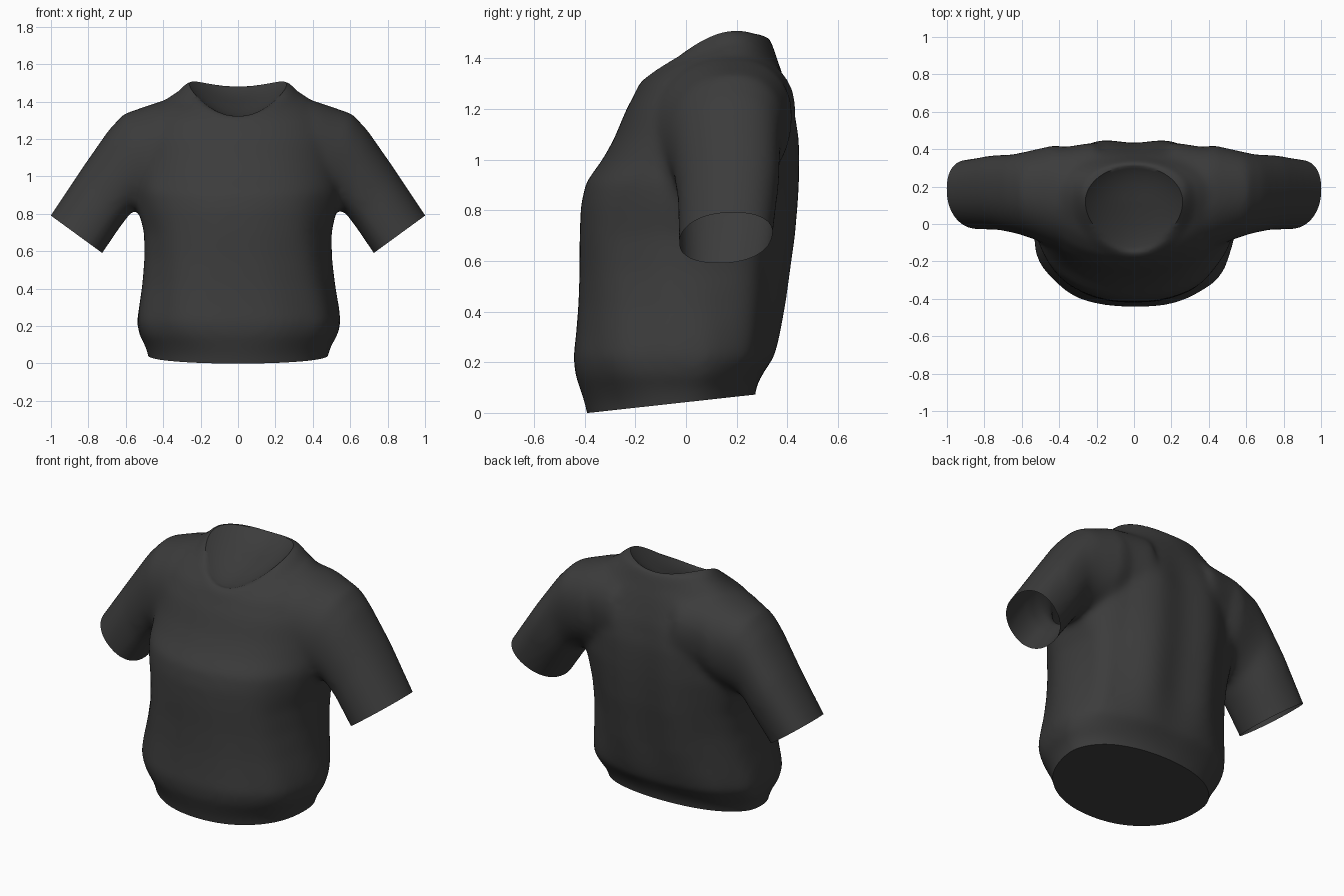
import bpy, bmesh, math
from mathutils import Vector

if "Cube" in bpy.data.objects:
    bpy.data.objects.remove(bpy.data.objects["Cube"])

SEG = 64


def power(v, e):
    return math.copysign(abs(v) ** e, v)


def loft(bm, rings):
    """Skin a closed tube through the rings and cap both ends."""
    rows = [[bm.verts.new(p) for p in ring] for ring in rings]
    for a, b in zip(rows, rows[1:]):
        for i in range(SEG):
            j = (i + 1) % SEG
            bm.faces.new((a[i], a[j], b[j], b[i]))
    bm.faces.new(rows[0][::-1])
    bm.faces.new(rows[-1])


def torso_ring(z, w, front, back, cy, n):
    ring = []
    for i in range(SEG):
        t = 2 * math.pi * i / SEG
        c, s = power(math.cos(t), 2 / n), power(math.sin(t), 2 / n)
        # soft drape folds, fading towards the shoulders and hem
        fade = max(0, min(1, (1.15 - z) / 0.5, z / 0.2)) * abs(math.cos(t))
        k = 1 + 0.012 * fade * math.sin(9 * t + 5 * z)
        ring.append((w * c * k, cy + s * k * (back - cy if s > 0 else cy - front), z))
    return ring


def sleeve_ring(side, ux, uz, lx, lz, front, back):
    mid = Vector(((ux + lx) / 2, (front + back) / 2, (uz + lz) / 2))
    up = Vector(((ux - lx) / 2, 0.03, (uz - lz) / 2))
    out = Vector((0, (back - front) / 2, 0))
    ring = []
    for i in range(SEG):
        t = 2 * math.pi * i / SEG
        p = mid + up * power(math.sin(t), 0.9) + out * power(math.cos(t), 0.9)
        ring.append((p.x * side, p.y, p.z))
    return ring


# height, half width, front y, back y, widest y, squareness
TORSO = [
    (-0.10, 0.46, -0.37, 0.25, 0.0, 2.1), (0.04, 0.48, -0.40, 0.27, 0.0, 2.1),
    (0.10, 0.50, -0.42, 0.275, 0.0, 2.2), (0.15, 0.53, -0.437, 0.30, 0.01, 2.3),
    (0.22, 0.545, -0.445, 0.35, 0.02, 2.4), (0.30, 0.535, -0.435, 0.37, 0.02, 2.4),
    (0.42, 0.515, -0.425, 0.39, 0.03, 2.4), (0.56, 0.50, -0.42, 0.41, 0.04, 2.4),
    (0.70, 0.50, -0.42, 0.43, 0.06, 2.4), (0.82, 0.53, -0.415, 0.44, 0.08, 2.3),
    (0.91, 0.545, -0.395, 0.445, 0.10, 2.3), (1.00, 0.55, -0.33, 0.447, 0.12, 2.2),
    (1.08, 0.55, -0.285, 0.445, 0.14, 2.2), (1.20, 0.54, -0.235, 0.425, 0.15, 2.2),
    (1.30, 0.50, -0.18, 0.395, 0.16, 2.2), (1.36, 0.45, -0.12, 0.375, 0.17, 2.2),
    (1.42, 0.375, -0.03, 0.35, 0.18, 2.1), (1.46, 0.315, 0.03, 0.335, 0.19, 2.1),
    (1.50, 0.265, 0.08, 0.315, 0.19, 2.1),
]
# upper x, z, lower x, z, front y, back y
SLEEVE = [
    (0.20, 1.42, 0.22, 0.92, -0.14, 0.425), (0.42, 1.40, 0.42, 0.86, -0.125, 0.42),
    (0.61, 1.335, 0.52, 0.83, -0.07, 0.385), (0.69, 1.25, 0.57, 0.81, -0.05, 0.37),
    (0.83, 1.05, 0.63, 0.73, -0.03, 0.365), (1.00, 0.795, 0.725, 0.59, -0.025, 0.34),
    (1.08, 0.68, 0.79, 0.49, -0.025, 0.33),
]

# Solid body and sleeves, fused into one skin
bm = bmesh.new()
loft(bm, [torso_ring(*r) for r in TORSO])
for side in (-1, 1):
    loft(bm, [sleeve_ring(side, *r) for r in SLEEVE])
bmesh.ops.recalc_face_normals(bm, faces=bm.faces)
mesh = bpy.data.meshes.new("shirt")
bm.to_mesh(mesh)
bm.free()
shirt = bpy.data.objects.new("shirt", mesh)
bpy.context.collection.objects.link(shirt)
remesh = shirt.modifiers.new("fuse", 'REMESH')
remesh.mode = 'VOXEL'
remesh.voxel_size = 0.018
smooth = shirt.modifiers.new("soften", 'SMOOTH')
smooth.factor = 0.5
smooth.iterations = 18
fused = bpy.data.meshes.new_from_object(
    shirt.evaluated_get(bpy.context.evaluated_depsgraph_get()))
shirt.modifiers.clear()
shirt.data = fused

bm = bmesh.new()
bm.from_mesh(fused)


def trim(faces, point, normal):
    """Cut away everything beyond a plane and return the new rim edges."""
    geom = set(faces)
    for f in faces:
        geom.update(f.edges)
        geom.update(f.verts)
    cut = bmesh.ops.bisect_plane(bm, geom=list(geom), plane_co=point,
                                 plane_no=normal, clear_outer=True)
    return [e for e in cut["geom_cut"] if isinstance(e, bmesh.types.BMEdge)]


# Open cuffs
for side in (-1, 1):
    arm = [f for f in bm.faces
           if f.calc_center_median().x * side > 0.61 and f.calc_center_median().z < 1]
    trim(arm, (0.8625 * side, 0, 0.69), (0.59 * side, 0, -0.81))

# Closed, slightly tilted hem
hem = trim(bm.faces[:], (0, -0.385, 0.0), (0, 0.11, -1))
bmesh.ops.holes_fill(bm, edges=hem, sides=0)

# Neckline: narrower and lower at the front
NECK_Y = 0.12


def neck_radius(x, y):
    a = math.atan2(y - NECK_Y, x)
    s = math.sin(a)
    w = 0.26 if s > 0 else 0.26 - 0.05 * s * s
    return 1 / math.hypot(math.cos(a) / w, s / (0.19 if s > 0 else 0.26))


def neck_ratio(p):
    return math.hypot(p.x, p.y - NECK_Y) / neck_radius(p.x, p.y)


def neck_height(x, y):
    return 1.32 + (y + 0.14) * 0.355 + 1.2 * x * x


inside = [f for f in bm.faces
          if f.calc_center_median().z > 1.2 and neck_ratio(f.calc_center_median()) < 1]
bmesh.ops.delete(bm, geom=inside, context='FACES')
rim = [v for v in bm.verts if v.is_boundary and v.co.z > 1.2]
for v in rim:
    k = 1 / neck_ratio(v.co)
    v.co.x *= k
    v.co.y = NECK_Y + (v.co.y - NECK_Y) * k
# Ease the cloth around the neckline towards the rim height
for v in bm.verts:
    if v.co.z > 1.2:
        r = max(1, neck_ratio(v.co))
        w = max(0, (1.3 - r) / 0.3) ** 2
        h = neck_height(v.co.x / r, NECK_Y + (v.co.y - NECK_Y) / r)
        v.co.z += (h - v.co.z) * w

# Shallow dished panel closing the neck
loop = [e for e in bm.edges if e.is_boundary and e.verts[0].co.z > 1.2]
prev = 1
for k in (0.93, 0.75, 0.5, 0.25, 0.05):
    ext = bmesh.ops.extrude_edge_only(bm, edges=loop)["geom"]
    loop = [g for g in ext if isinstance(g, bmesh.types.BMEdge) and g.is_boundary]
    for v in {v for e in loop for v in e.verts}:
        v.co.x *= k / prev
        v.co.y = NECK_Y + (v.co.y - NECK_Y) * k / prev
        v.co.z = neck_height(v.co.x, v.co.y) - 0.025 * (1 - k ** 4)
    prev = k
bmesh.ops.holes_fill(bm, edges=loop, sides=0)

# Vertical folds down the back
for v in bm.verts:
    if v.co.y > 0.2 and abs(v.co.x) < 0.45 and v.co.z < 1.4:
        fade = min(1, (v.co.y - 0.2) / 0.15, (0.45 - abs(v.co.x)) / 0.1,
                   max(0, v.co.z - 0.15) / 0.3, (1.4 - v.co.z) / 0.25)
        v.co.y -= 0.011 * fade * math.cos(2 * math.pi * v.co.x / 0.38)

bmesh.ops.recalc_face_normals(bm, faces=bm.faces)
bm.to_mesh(fused)
bm.free()

# Charcoal cloth
cloth = bpy.data.materials.new("charcoal cloth")
cloth.diffuse_color = (0.045, 0.045, 0.045, 1)
cloth.use_nodes = True
cloth.node_tree.nodes["Principled BSDF"].inputs["Base Color"].default_value = cloth.diffuse_color
fused.materials.clear()
fused.materials.append(cloth)
bpy.context.view_layer.objects.active = shirt
shirt.select_set(True)
bpy.ops.object.shade_smooth_by_angle(angle=math.radians(45))
